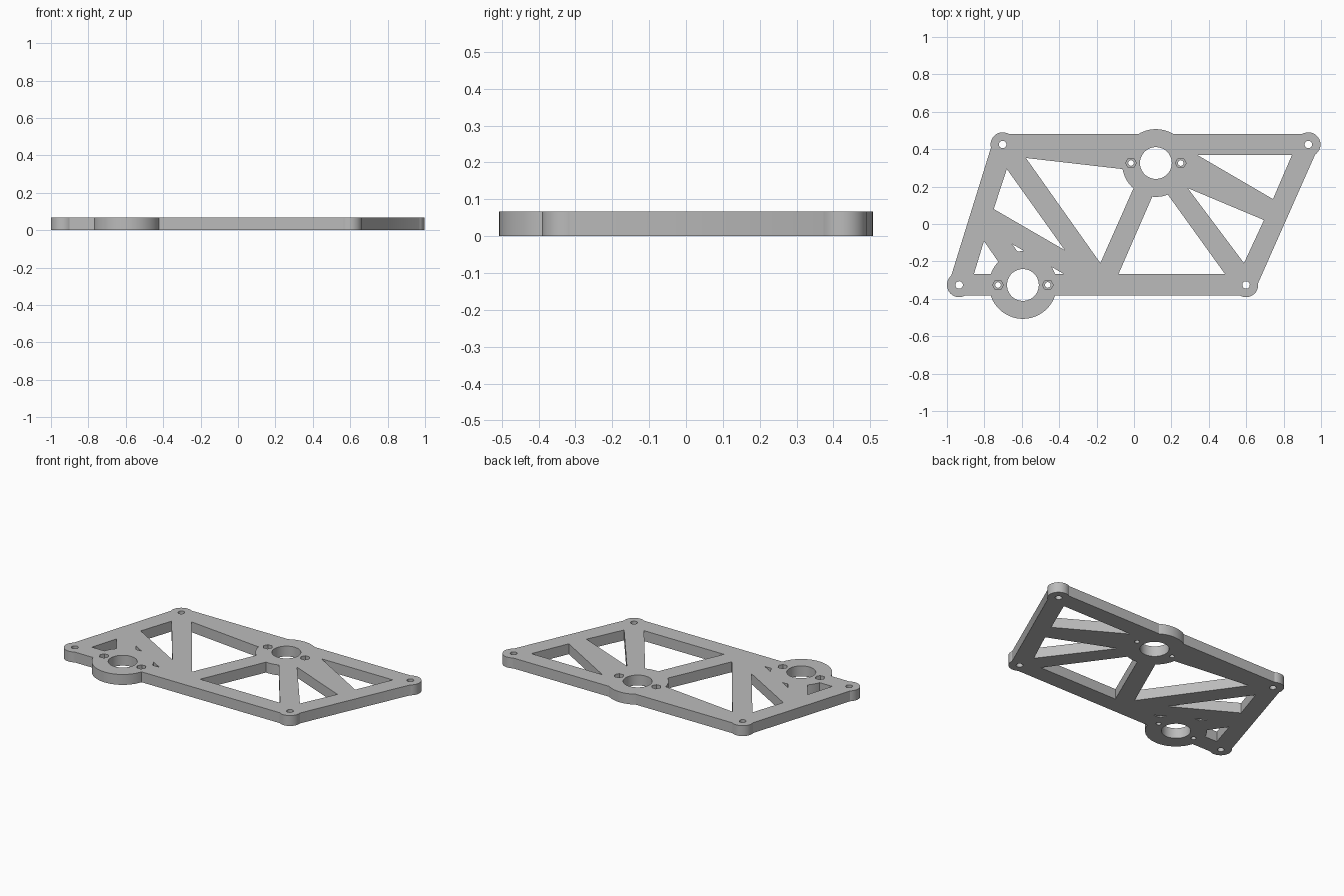
import bpy, bmesh, math
from mathutils import Vector

cube = bpy.data.objects.get("Cube")
if cube:
    bpy.data.objects.remove(cube, do_unlink=True)

THICK = 0.067
BAR_HALF = 0.055      # half width of the outer bars
CORNERS = [(-0.935, -0.326), (0.599, -0.326), (0.932, 0.425), (-0.702, 0.425)]
MOTORS = [(-0.594, -0.326), (0.117, 0.326)]
SCREWS = [(x + s * 0.133, y) for x, y in MOTORS for s in (-1, 1)]

grey = bpy.data.materials.new("plain grey")
grey.use_nodes = True
grey.diffuse_color = (0.5, 0.5, 0.5, 1)
grey.node_tree.nodes["Principled BSDF"].inputs["Base Color"].default_value = (0.5, 0.5, 0.5, 1)


def ring(center, radius, sides=64):
    return [(center[0] + radius * math.cos(math.tau * i / sides),
             center[1] + radius * math.sin(math.tau * i / sides)) for i in range(sides)]


def prisms(name, outlines, z0, z1):
    """One object holding an upright prism for every outline."""
    bm = bmesh.new()
    for points in outlines:
        base = bm.faces.new([bm.verts.new((x, y, z0)) for x, y in points])
        top = bmesh.ops.extrude_face_region(bm, geom=[base])["geom"]
        bmesh.ops.translate(bm, vec=(0, 0, z1 - z0),
                            verts=[v for v in top if isinstance(v, bmesh.types.BMVert)])
    bmesh.ops.recalc_face_normals(bm, faces=bm.faces)
    mesh = bpy.data.meshes.new(name)
    bm.to_mesh(mesh)
    bm.free()
    mesh.materials.append(grey)
    obj = bpy.data.objects.new(name, mesh)
    bpy.context.collection.objects.link(obj)
    return obj


def combine(target, tool, operation):
    tool.hide_render = True
    mod = target.modifiers.new(operation.lower(), "BOOLEAN")
    mod.operation = operation
    mod.solver = "EXACT"
    mod.object = tool
    bpy.context.view_layer.objects.active = target
    bpy.ops.object.modifier_apply(modifier=mod.name)
    bpy.data.objects.remove(tool, do_unlink=True)


# Plate outline: every side of the corner quad pushed outward by half a bar
outline = []
for a, b in zip(CORNERS, CORNERS[1:] + CORNERS[:1]):
    a, b = Vector(a), Vector(b)
    side = (b - a).normalized()
    out = Vector((side.y, -side.x)) * BAR_HALF
    outline += [tuple(a + out), tuple(b + out)]
plate = prisms("mounting_plate", [outline], 0, THICK)

# Rounded corner bosses
combine(plate, prisms("corner_bosses", [ring(c, 0.065) for c in CORNERS], 0, THICK), "UNION")

# Openings between the diagonal struts
WINDOWS = [
    [(-0.68, 0.294), (-0.75, 0.08), (-0.37, -0.14)],
    [(-0.578, 0.353), (-0.18, -0.209), (0.05, 0.31), (-0.064, 0.294)],
    [(-0.083, -0.268), (0.487, -0.268), (0.155, 0.193), (0.118, 0.193)],
    [(0.287, 0.192), (0.588, -0.209), (0.695, 0.021)],
    [(0.337, 0.37), (0.743, 0.133), (0.845, 0.37)],
    [(-0.802, -0.091), (-0.856, -0.268), (-0.68, -0.268)],
    [(-0.652, -0.107), (-0.535, -0.268), (-0.374, -0.268)],
]
combine(plate, prisms("window_cutters", WINDOWS, -0.1, 0.2), "DIFFERENCE")

# Round motor mounts
combine(plate, prisms("motor_mounts", [ring(c, 0.181, 96) for c in MOTORS], 0, THICK), "UNION")

# Motor bores, corner bolt holes and screw holes
holes = ([ring(c, 0.085) for c in MOTORS] + [ring(c, 0.02, 32) for c in CORNERS]
         + [ring(c, 0.015, 32) for c in SCREWS])
combine(plate, prisms("hole_cutters", holes, -0.1, 0.2), "DIFFERENCE")

# Hexagonal nut pockets in the top face
combine(plate, prisms("nut_cutters", [ring(c, 0.029, 6) for c in SCREWS],
                      THICK * 0.5, 0.2), "DIFFERENCE")

bpy.ops.object.select_all(action="DESELECT")
plate.select_set(True)
bpy.context.view_layer.objects.active = plate
bpy.ops.object.shade_smooth_by_angle(angle=math.radians(30))
